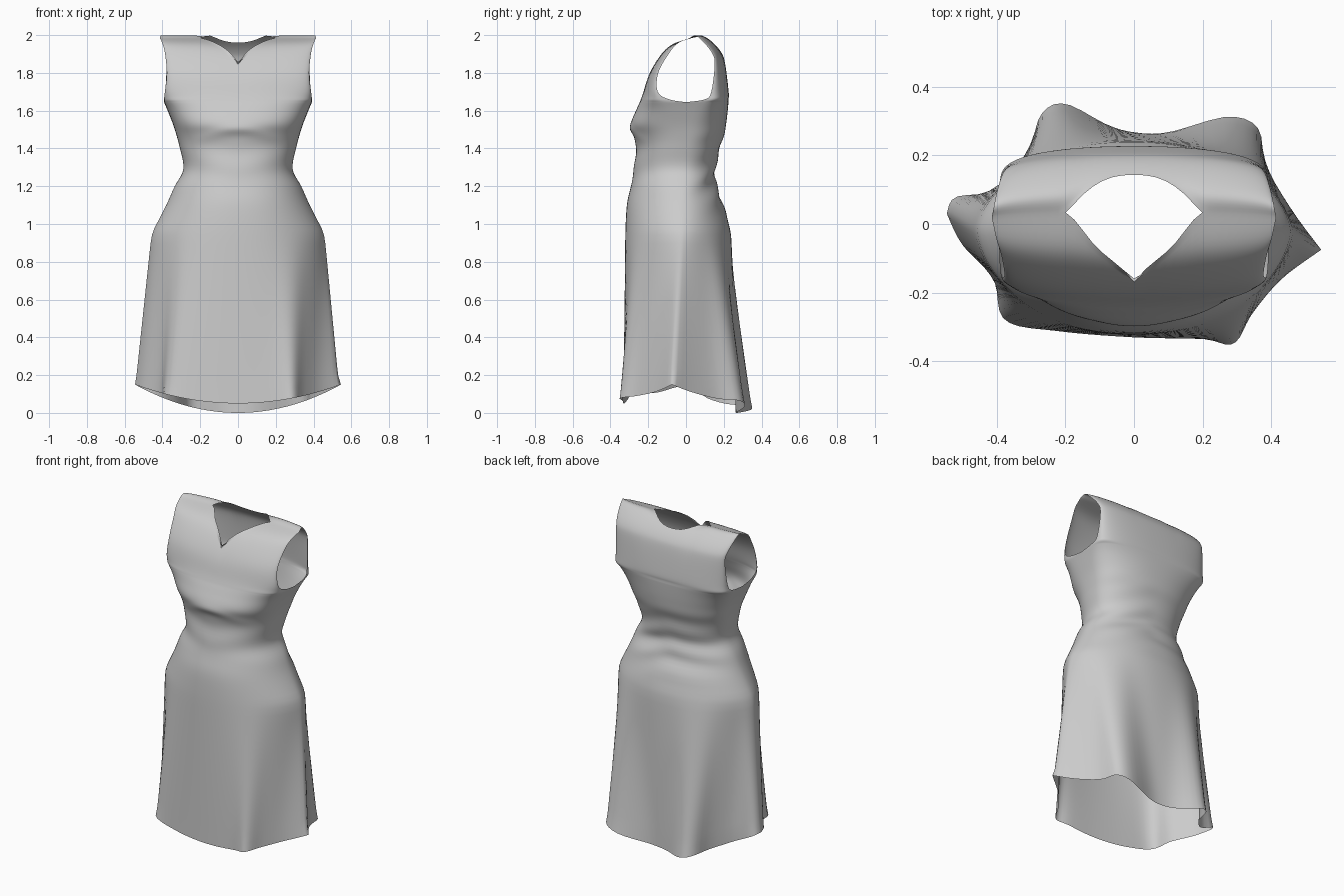
import bpy, bmesh, math

if "Cube" in bpy.data.objects:
    bpy.data.objects.remove(bpy.data.objects["Cube"])

COLS = 48          # columns across each sheet
NECK_COL = 17      # column of the neck corner (mirrored on the other side)
SUB = 5            # rows per profile step

# Body rows from hip to armpit: z, half width, seam y, front y, back y, roundness
BODY = [(0.95, .458, -.02, -.322, .240, 1.2), (1.10, .380, -.02, -.314, .200, 1.1),
        (1.20, .336, -.02, -.292, .160, 1.0), (1.29, .288, -.02, -.276, .158, .93),
        (1.40, .308, -.01, -.266, .178, .85), (1.47, .326, .00, -.274, .202, .78),
        (1.53, .345, .00, -.292, .213, .70), (1.60, .373, .00, -.265, .221, .54),
        (1.645, .392, .00, -.245, .225, .38)]
# Bodice rows from armpit to shoulder: z, half width, armhole y, centre y, roundness
FRONT = [(1.645, .392, 0, -.245, .38), (1.66, .392, -.09, -.239, .55), (1.70, .387, -.15, -.225, .9),
         (1.80, .377, -.147, -.193, 1), (1.90, .386, -.092, -.130, 1), (1.955, .40, -.045, -.066, 1),
         (1.985, .414, .02, .035, 1)]
BACK = [(1.645, .392, 0, .225, .38), (1.66, .392, .10, .225, .55), (1.70, .385, .134, .226, .8),
        (1.85, .378, .152, .207, 1), (1.91, .387, .135, .186, 1), (1.965, .40, .09, .138, 1),
        (1.998, .408, .05, .085, 1), (1.985, .414, .02, .035, 1)]
# Folded hem outlines seen from above, left seam to right seam
HEM_FRONT = [(-.545, .03), (-.50, -.06), (-.41, -.16), (-.375, -.28), (-.22, -.312), (0, -.33),
             (.20, -.335), (.29, -.348), (.345, -.26), (.43, -.16), (.545, -.075)]
HEM_BACK = [(-.545, .03), (-.52, .078), (-.41, .10), (-.31, .21), (-.27, .32), (-.20, .35),
            (-.08, .29), (0, .267), (.10, .267), (.27, .312), (.36, .28), (.385, .17),
            (.46, .04), (.545, -.075)]


def spline(pts, k):
    """Smooth curve through pts at index position k."""
    n = len(pts) - 1
    i = min(int(k), n - 1)
    f = k - i
    a, b, c, d = (pts[min(max(j, 0), n)] for j in (i - 1, i, i + 1, i + 2))
    return [q + .5 * f * (r - p + f * (2 * p - 5 * q + 4 * r - s + f * (3 * (q - r) + s - p)))
            for p, q, r, s in zip(a, b, c, d)]


def section(c, z, w, edge, mid, rnd):
    """Point at column c of one half cross-section."""
    a = math.pi * c / COLS
    co, si = math.cos(a), max(math.sin(a), 0)
    if c in (0, COLS):
        si = 0
    x = -w * math.copysign(abs(co) ** .9, co)
    return x, edge + (mid - edge) * si ** rnd, z


def wrinkle(p, side, c):
    """Soft gathers around the waist, fading out at the seams."""
    x, y, z = p
    si = math.sin(math.pi * c / COLS)
    if side > 0:
        d = .011 * math.sin(48 * z + 9 * abs(x) + 7 * x) * math.exp(-((z - 1.22) / .16) ** 2)
    else:
        d = .004 * math.sin(40 * z - 8 * abs(x)) * math.exp(-((z - 1.36) / .12) ** 2)
        d += .014 * math.exp(-((z - 1.50 + 1.2 * x * x) / .025) ** 2 - (x / .16) ** 2)
    return x, y + side * d * si, z


def sheet_rows(side):
    hem, top = (HEM_BACK, BACK) if side > 0 else (HEM_FRONT, FRONT)
    dip = .15 if side > 0 else .10
    rows = []
    # Skirt: folded hem blended up to the hip
    for r in range(16):
        f = 1 - r / 16
        row = []
        for c in range(COLS + 1):
            z0, w, seam, fy, by, rnd = BODY[0]
            base = section(c, z0, w, seam, by if side > 0 else fy, rnd)
            hx, hy = spline(hem, c / COLS * (len(hem) - 1))
            hz = .15 - dip * (1 - (hx / .545) ** 2)
            p = [b + (h - b) * f for b, h in zip(base, (hx, hy, hz))]
            row.append(wrinkle(p, side, c))
        rows.append(row)
    # Waist and bust
    for r in range((len(BODY) - 1) * SUB):
        z, w, seam, fy, by, rnd = spline(BODY, r / SUB)
        rows.append([wrinkle(section(c, z, w, seam, by if side > 0 else fy, rnd), side, c)
                     for c in range(COLS + 1)])
    # Bodice: rows squeezed below the neckline between the neck corners
    n = len(top) - 1
    corner = math.cos(math.pi * NECK_COL / COLS)
    steps = n * SUB
    for r in range(steps + 1):
        row = []
        for c in range(COLS + 1):
            q = min(abs(math.cos(math.pi * c / COLS)) ** .9 / corner ** .9, 1)
            limit = 4.9 + (n - 4.9) * q ** 2.5 if side > 0 else 3.42 + (n - 3.42) * q ** .9
            k = r / steps * limit
            row.append(wrinkle(section(c, *spline(top, k)), side, c))
        rows.append(row)
    return rows


# Dress: front and back sheets sewn along side seams and shoulders
bm = bmesh.new()
for side in (-1, 1):
    grid = [[bm.verts.new(p) for p in row] for row in sheet_rows(side)]
    for lo, hi in zip(grid, grid[1:]):
        for c in range(COLS):
            quad = [lo[c], lo[c + 1], hi[c + 1], hi[c]]
            bm.faces.new(quad if side < 0 else quad[::-1])
bmesh.ops.remove_doubles(bm, verts=bm.verts, dist=.0005)
# Relax the cloth a little, leaving open edges in place
inner = [v for v in bm.verts if not v.is_boundary]
for _ in range(3):
    bmesh.ops.smooth_vert(bm, verts=inner, factor=.5, use_axis_x=True, use_axis_y=True, use_axis_z=True)
for f in bm.faces:
    f.smooth = True
mesh = bpy.data.meshes.new("dress")
bm.to_mesh(mesh)
bm.free()
dress = bpy.data.objects.new("dress", mesh)
bpy.context.collection.objects.link(dress)
